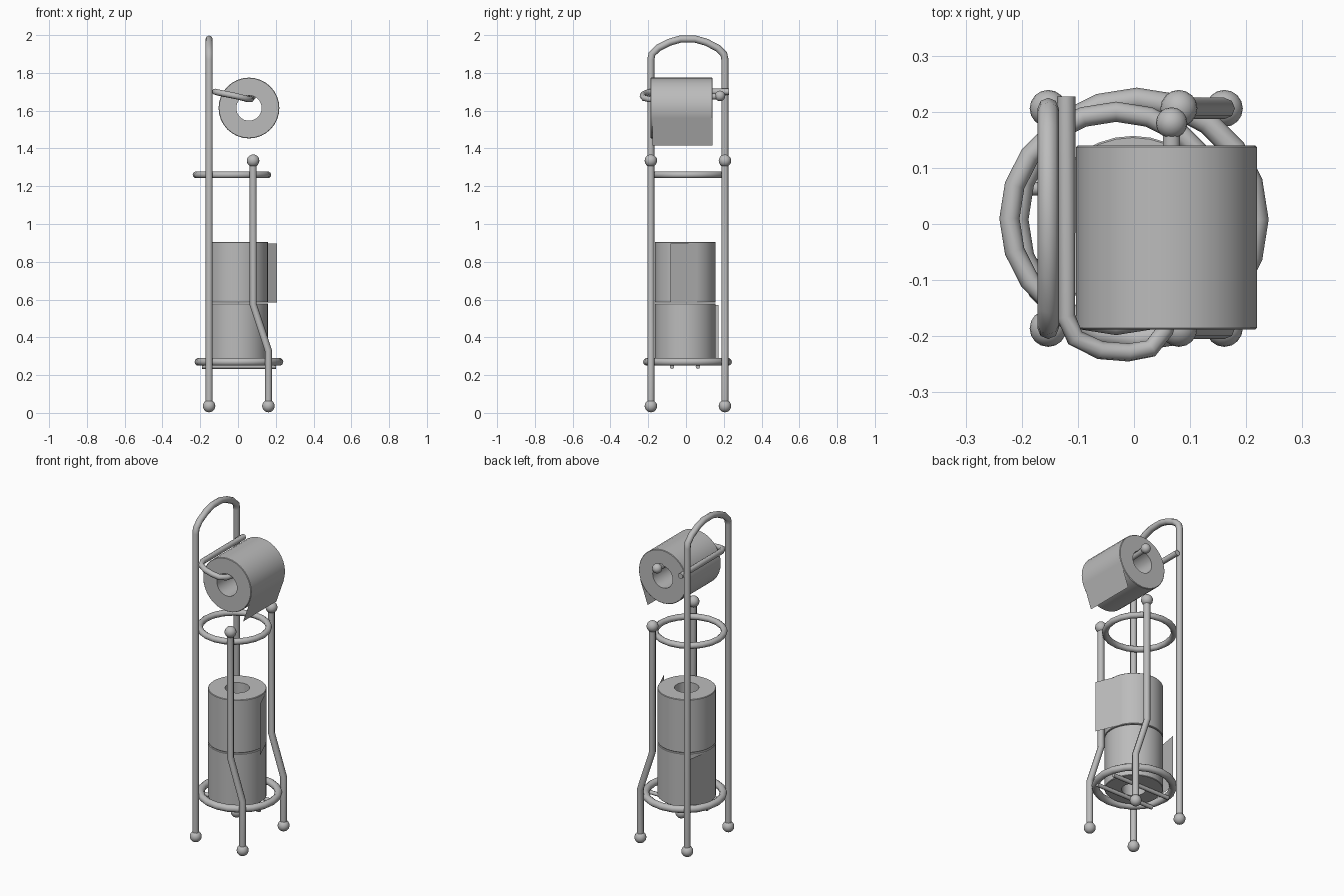
import bpy, bmesh, math
from mathutils import Matrix, Vector

if "Cube" in bpy.data.objects:
    bpy.data.objects.remove(bpy.data.objects["Cube"])

grey = bpy.data.materials.new("satin grey")
grey.diffuse_color = (0.5, 0.5, 0.5, 1)
grey.use_nodes = True
grey.node_tree.nodes["Principled BSDF"].inputs["Base Color"].default_value = grey.diffuse_color

YF, YB = -0.186, 0.206      # front and back post positions
XL, XT, XR = -0.153, 0.08, 0.161
TUBE = 0.019


def finish(ob, angle=40):
    if not ob.data.materials:
        ob.data.materials.append(grey)
    bpy.ops.object.select_all(action='DESELECT')
    ob.select_set(True)
    bpy.context.view_layer.objects.active = ob
    bpy.ops.object.shade_smooth_by_angle(angle=math.radians(angle))


def tube(name, pts, r):
    """Round bar swept along a polyline."""
    cu = bpy.data.curves.new(name, 'CURVE')
    cu.dimensions = '3D'
    cu.bevel_depth = r
    cu.bevel_resolution = 2
    cu.use_fill_caps = True
    sp = cu.splines.new('POLY')
    sp.points.add(len(pts) - 1)
    for p, co in zip(sp.points, pts):
        p.co = (*co, 1)
    ob = bpy.data.objects.new(name, cu)
    bpy.context.collection.objects.link(ob)
    bpy.ops.object.select_all(action='DESELECT')
    ob.select_set(True)
    bpy.context.view_layer.objects.active = ob
    bpy.ops.object.convert(target='MESH')
    finish(bpy.context.object, 50)


def ball(name, loc, r):
    bpy.ops.mesh.primitive_uv_sphere_add(segments=16, ring_count=10, radius=r, location=loc)
    bpy.context.object.name = name
    finish(bpy.context.object)


def ring(name, loc, major, minor):
    bpy.ops.mesh.primitive_torus_add(location=loc, major_radius=major, minor_radius=minor,
                                     major_segments=20, minor_segments=10)
    bpy.context.object.name = name
    finish(bpy.context.object, 50)


def paper_roll(name, matrix, tip_angle, length=0.322, r=0.161, hole=0.067, n=32):
    """Hollow cylinder on z with a loose sheet leaving it along a tangent."""
    bm = bmesh.new()
    prof = [(hole, 0), (r - 0.003, 0), (r, 0.003), (r, length - 0.003), (r - 0.003, length), (hole, length)]
    rows = [[bm.verts.new((p * math.cos(2 * math.pi * i / n), p * math.sin(2 * math.pi * i / n), z))
             for p, z in prof] for i in range(n)]
    for i in range(n):
        a, b = rows[i], rows[(i + 1) % n]
        for j in range(len(prof)):
            k = (j + 1) % len(prof)
            bm.faces.new((a[j], b[j], b[k], a[k]))
    # loose sheet
    tip = 0.222
    start = tip_angle + math.acos(r / tip)
    ends = [Vector((d * math.cos(a), d * math.sin(a), 0)) for d, a in ((r, start), (tip, tip_angle))]
    up = Vector((0, 0, length - 0.01))
    bm.faces.new([bm.verts.new(v) for v in (ends[0], ends[1], ends[1] + up, ends[0] + up)])
    me = bpy.data.meshes.new(name)
    bm.to_mesh(me)
    bm.free()
    ob = bpy.data.objects.new(name, me)
    ob.matrix_world = matrix
    bpy.context.collection.objects.link(ob)
    finish(ob, 30)


# Tall rear frame with an arched top
cy, half = (YF + YB) / 2, (YB - YF) / 2
arch = [(1, 1.87), (0.97, 1.90), (0.80, 1.932), (0.5, 1.962), (0.2, 1.979)]
side = [(XL, cy - half * f, z) for f, z in arch]
back = [(XL, cy + half * f, z) for f, z in reversed(arch)]
tube("arched_frame", [(XL, YF, 0.035)] + side + back + [(XL, YB, 0.035)], TUBE)

# Bent posts, feet and finials
for label, y in (("front", YF), ("back", YB)):
    tube(label + "_bent_post", [(XR, y, 0.035), (XR, y, 0.33), (XT, y, 0.575), (XT, y, 1.335)], TUBE)
    ball(label + "_left_foot", (XL, y, 0.036), 0.033)
    ball(label + "_right_foot", (XR, y, 0.036), 0.033)
    ball(label + "_finial", (XT, y, 1.335), 0.033)

# Guard ring, base ring and the bars under the paper
ring("guard_ring", (-0.032, 0.01, 1.26), 0.19, 0.018)
ring("base_ring", (0.005, 0.008, 0.27), 0.214, 0.021)
for i, y in enumerate((-0.074, 0.063)):
    tube(f"base_bar_{i + 1}", [(-0.19, y, 0.245), (0.2, y, 0.245)], 0.012)

# Holder arm hooking through the open roll
tube("holder_arm", [(-0.121, 0.227, 1.70), (-0.121, -0.165, 1.70), (-0.105, -0.203, 1.696),
                    (-0.06, -0.225, 1.687), (-0.01, -0.229, 1.677), (0.03, -0.222, 1.667),
                    (0.055, -0.19, 1.66), (0.067, -0.15, 1.66), (0.067, 0.18, 1.677)], 0.0165)
ball("arm_knob", (0.067, 0.18, 1.678), 0.028)

# Stored rolls and the roll in use
paper_roll("lower_roll", Matrix.Translation((-0.002, -0.004, 0.258)), math.radians(127))
paper_roll("upper_roll", Matrix.Translation((-0.002, -0.004, 0.584)), math.radians(-20.5))
paper_roll("hanging_roll", Matrix.Translation((0.058, 0.14, 1.614))
           @ Matrix.Rotation(math.radians(90), 4, 'X'), math.radians(-63), length=0.328)
